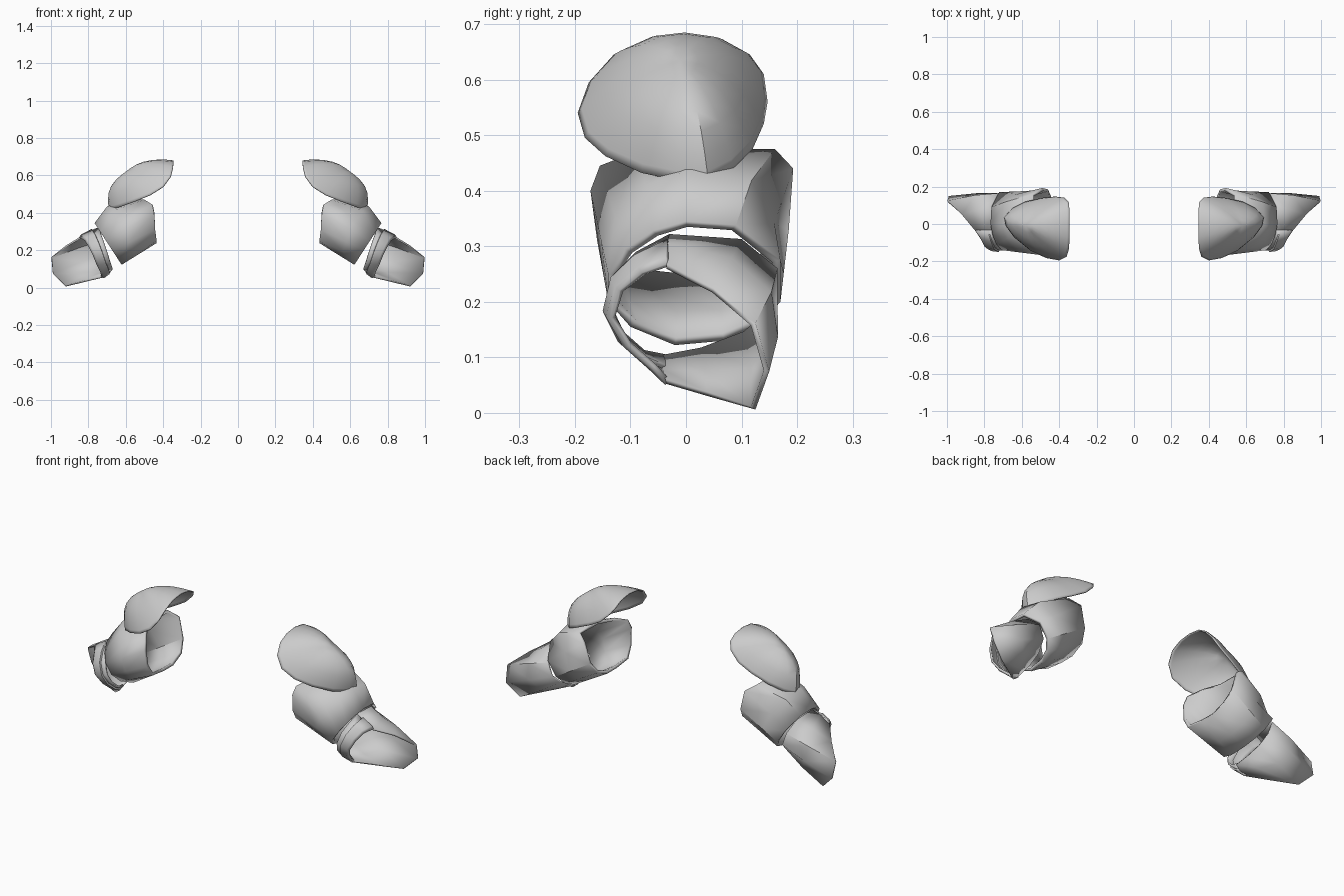
import bpy, math
from mathutils import Vector

if "Cube" in bpy.data.objects:
    bpy.data.objects.remove(bpy.data.objects["Cube"])

steel = bpy.data.materials.new("light_grey_plate")
steel.diffuse_color = (0.6, 0.6, 0.6, 1)
steel.use_nodes = True
steel.node_tree.nodes["Principled BSDF"].inputs["Base Color"].default_value = steel.diffuse_color


def make(name, verts, faces, thick):
    """Mesh shell with inward thickness, mirrored to the other arm."""
    me = bpy.data.meshes.new(name)
    me.from_pydata([tuple(v) for v in verts], [], faces)
    me.materials.append(steel)
    ob = bpy.data.objects.new(name, me)
    bpy.context.collection.objects.link(ob)
    s = ob.modifiers.new("thickness", 'SOLIDIFY')
    s.thickness, s.offset = thick, -1
    m = ob.modifiers.new("mirror", 'MIRROR')
    m.use_mirror_merge = False
    bpy.ops.object.select_all(action='DESELECT')
    ob.select_set(True)
    bpy.context.view_layer.objects.active = ob
    bpy.ops.object.shade_smooth_by_angle(angle=math.radians(40))
    return ob


def loft(name, rings, thick, closed=True):
    """Skin a list of equal-length rings."""
    n = len(rings[0])
    verts = [p for r in rings for p in r]
    faces = []
    for k in range(len(rings) - 1):
        for i in range(n if closed else n - 1):
            j = (i + 1) % n
            faces.append((k*n + i, k*n + j, (k+1)*n + j, (k+1)*n + i))
    return make(name, verts, faces, thick)


def vecs(pts):
    return [Vector(p) for p in pts]


def blend(a, b, t, swell=0.0):
    """Ring between two rings, pushed away from its centre by swell."""
    ring = [p.lerp(q, t) for p, q in zip(a, b)]
    c = sum(ring, Vector()) / len(ring)
    return [p + (p - c).normalized() * swell for p in ring]


# Shoulder dome: rim outline filled by a bulging cap
rim = vecs([(.345, 0, .68), (.345, -.07, .672), (.347, -.13, .645), (.36, -.175, .595),
            (.40, -.195, .54), (.47, -.182, .495), (.55, -.145, .462), (.63, -.08, .432),
            (.68, -.01, .417), (.69, .04, .417), (.65, .085, .44), (.58, .12, .475),
            (.49, .14, .52), (.42, .147, .56), (.37, .14, .61), (.348, .115, .645),
            (.345, .07, .67)])
mid, crown = Vector((.51, -.01, .55)), Vector((.58, -.01, .635))
n = len(rim)
verts, faces = [crown], []
steps = [.2, .4, .6, .75, .88, .96, 1]
for s in steps:
    for r in rim:
        p = 2 + 1.8 * (r.x - .345) / .345
        verts.append(mid + (r - mid) * s + (crown - mid) * (1 - s ** p))
for i in range(n):
    j = (i + 1) % n
    faces.append((0, 1 + i, 1 + j))
    for k in range(len(steps) - 1):
        a, b = 1 + k * n, 1 + (k + 1) * n
        faces.append((a + i, b + i, b + j, a + j))
make("shoulder_dome", verts, faces, .006)

# Upper arm sleeve: slanted tube, raised on top under the dome
inner = vecs([(.54, 0, .475), (.50, -.09, .47), (.46, -.155, .445), (.45, -.172, .40),
              (.443, -.16, .31), (.435, -.12, .25), (.435, -.02, .238), (.435, .06, .238),
              (.44, .14, .27), (.46, .185, .33), (.49, .193, .44), (.54, .16, .475)])
outer_yz = [(0, .345), (-.06, .328), (-.11, .295), (-.14, .25), (-.14, .20), (-.10, .155),
            (-.02, .122), (.07, .13), (.13, .155), (.17, .20), (.17, .275), (.09, .338)]
outer = [Vector((.626 + (z - .128) * .65, y, z)) for y, z in outer_yz]
middle = blend(inner, outer, .6)
for i, lift in ((0, .045), (1, .03), (11, .03)):
    middle[i] += Vector((.5, 0, .85)) * lift
middle[10].y -= .02
loft("upper_arm_sleeve", [inner, middle, outer], .016)

# Forearm guard: near and far edge outlines
near = vecs([(.745, -.03, .322), (.735, -.09, .29), (.72, -.13, .25), (.70, -.143, .19),
             (.685, -.12, .14), (.672, -.08, .105), (.67, -.04, .097), (.675, .03, .11),
             (.685, .11, .14), (.70, .165, .19), (.725, .165, .26), (.74, .10, .313)])
far = vecs([(.85, -.035, .268), (.82, -.08, .252), (.80, -.12, .22), (.775, -.135, .17),
            (.755, -.105, .12), (.735, -.06, .08), (.73, -.035, .052), (.82, .04, .03),
            (.92, .125, .006), (.99, .15, .075), (.998, .125, .162), (.92, .05, .225)])
back = [6, 7, 8, 9, 10, 11, 0]
rings = [near, blend(near, far, .45, .008), far]
loft("forearm_shell", [[r[i] for i in back] for r in rings], .01, closed=False)

# Front strap: thin lip then a raised band
front = [0, 1, 2, 3, 4, 5, 6]
rings = [near, blend(near, far, .3), blend(near, far, .34, .01), blend(near, far, .9, .01),
         far]
loft("forearm_strap", [[r[i] for i in front] for r in rings], .01, closed=False)
